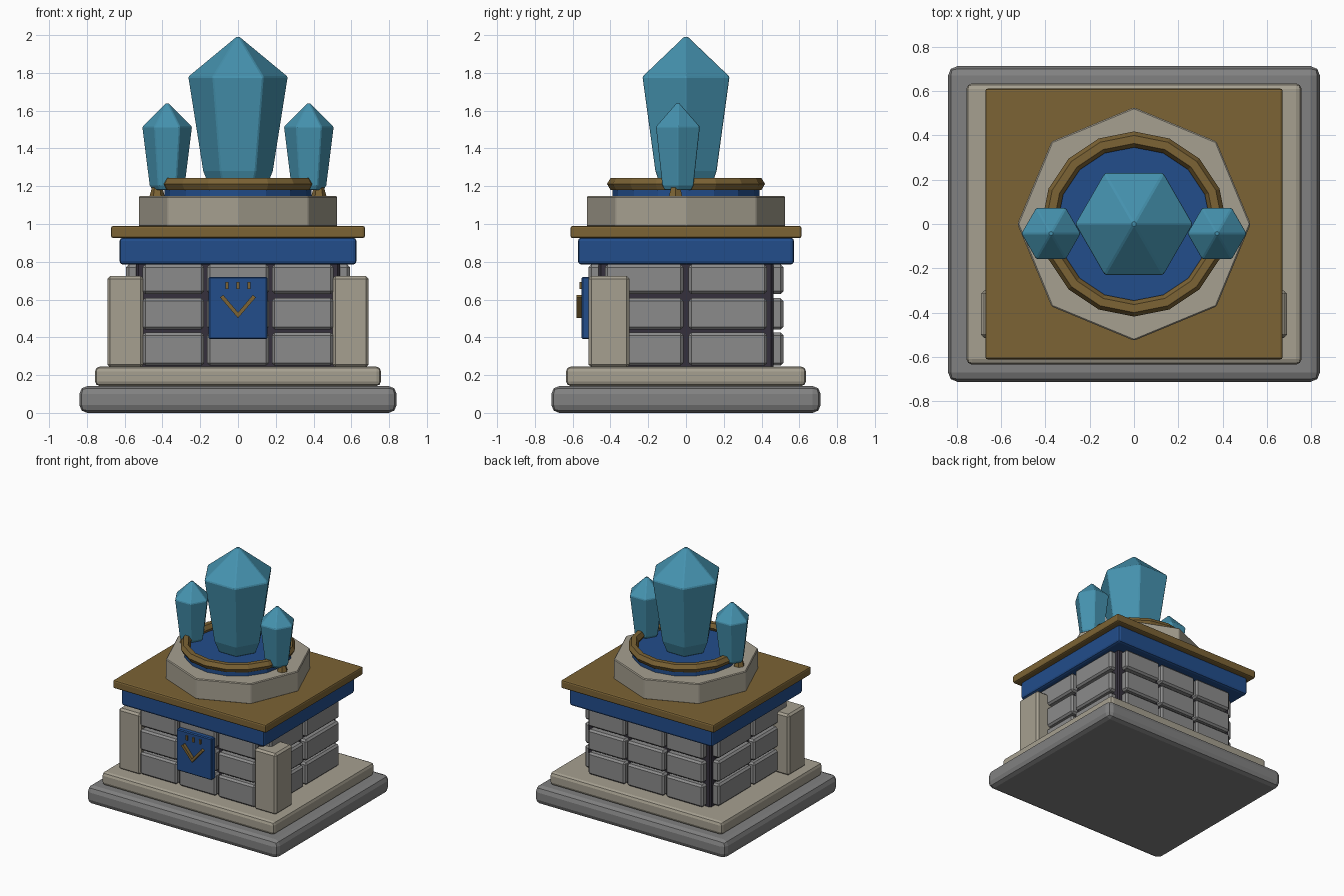
import bpy, bmesh, math

if "Cube" in bpy.data.objects:
    bpy.data.objects.remove(bpy.data.objects["Cube"])


def material(name, rgb):
    m = bpy.data.materials.new(name)
    m.diffuse_color = (*rgb, 1)
    m.use_nodes = True
    m.node_tree.nodes["Principled BSDF"].inputs["Base Color"].default_value = m.diffuse_color
    return m


GREY = material("base grey", (0.22, 0.22, 0.22))
BRICK = material("brick grey", (0.26, 0.26, 0.26))
STONE = material("pale stone", (0.38, 0.35, 0.28))
DARK = material("dark mortar", (0.035, 0.03, 0.045))
BLUE = material("deep blue", (0.016, 0.075, 0.26))
GOLD = material("aged gold", (0.2, 0.125, 0.035))
CRYSTAL = material("crystal blue", (0.06, 0.29, 0.43))


def finish(name, bm, mat, bevel=0, segments=1):
    bmesh.ops.recalc_face_normals(bm, faces=bm.faces)
    me = bpy.data.meshes.new(name)
    bm.to_mesh(me)
    bm.free()
    me.materials.append(mat)
    ob = bpy.data.objects.new(name, me)
    bpy.context.collection.objects.link(ob)
    if bevel:
        mod = ob.modifiers.new("bevel", 'BEVEL')
        mod.width, mod.segments = bevel, segments
        mod.limit_method = 'ANGLE'
    return ob


def box(name, x, y, z, mat, bevel=0.01, segments=1):
    """Box from (min, max) pairs."""
    bm = bmesh.new()
    bmesh.ops.create_cube(bm, size=1)
    for v in bm.verts:
        for i, (a, b) in enumerate((x, y, z)):
            v.co[i] = (a + b) / 2 + v.co[i] * (b - a)
    return finish(name, bm, mat, bevel, segments)


def stack(name, sides, rings, mat, centre=(0, 0), bevel=0):
    """Low-poly solid from (radius, z) rings; radius 0 makes a point."""
    bm = bmesh.new()
    loops = []
    for r, z in rings:
        n = sides if r else 1
        loops.append([bm.verts.new((centre[0] + r * math.cos(2 * math.pi * i / sides),
                                    centre[1] + r * math.sin(2 * math.pi * i / sides), z))
                      for i in range(n)])
    for a, b in zip(loops, loops[1:]):
        for i in range(sides):
            j = (i + 1) % sides
            bm.faces.new((a[i], a[j], b[0]) if len(b) == 1 else (a[i], a[j], b[j], b[i]))
    for loop in (loops[0], loops[-1]):
        if len(loop) > 1:
            bm.faces.new(loop)
    return finish(name, bm, mat, bevel)


# Stepped base
box("base_slab", (-0.84, 0.84), (-0.713, 0.713), (0, 0.142), GREY, 0.042, 2)
box("base_step", (-0.757, 0.757), (-0.635, 0.635), (0.142, 0.245), STONE, 0.025, 2)

# Mortar core and brick courses on all four walls
box("mortar_core", (-0.54, 0.54), (-0.462, 0.462), (0.23, 0.8), DARK, 0.012)
for row, z in enumerate(((0.25, 0.425), (0.442, 0.607), (0.63, 0.785))):
    for s, side in ((-1, "front"), (1, "back")):
        for col in range(3):
            c = (col - 1) * 0.342
            box(f"{side}_brick_{row}_{col}", (c - 0.163, c + 0.163),
                sorted((s * 0.44, s * 0.515)), z, BRICK, 0.014)
    for s, side in ((-1, "left"), (1, "right")):
        for col in (-1, 1):
            c = col * 0.222
            box(f"{side}_brick_{row}_{col}", sorted((s * 0.52, s * 0.592)),
                (c - 0.208, c + 0.208), z, BRICK, 0.014)

# Front corner pillars
for s, side in ((-1, "left"), (1, "right")):
    box(f"{side}_pillar", sorted((s * 0.5, s * 0.692)), (-0.515, -0.3),
        (0.24, 0.725), STONE, 0.015)

# Banner plate with chevron and three small marks
box("banner", (-0.155, 0.155), (-0.553, -0.505), (0.39, 0.72), BLUE, 0.007)
bm = bmesh.new()
outline = [(-0.095, 0.612), (0, 0.502), (0.095, 0.612), (0.078, 0.624), (0, 0.532), (-0.078, 0.624)]
front = [bm.verts.new((x, -0.58, z)) for x, z in outline]
back = [bm.verts.new((x, -0.55, z)) for x, z in outline]
for i in range(6):
    j = (i + 1) % 6
    bm.faces.new((front[i], front[j], back[j], back[i]))
for loop in (front, back):
    bm.faces.new((loop[0], loop[1], loop[4], loop[5]))
    bm.faces.new((loop[1], loop[2], loop[3], loop[4]))
finish("banner_chevron", bm, GOLD)
for i in (-1, 0, 1):
    box(f"banner_mark_{i}", (i * 0.058 - 0.007, i * 0.058 + 0.007), (-0.565, -0.55),
        (0.657, 0.692), GOLD, 0)

# Blue frieze and gold roof slab
box("frieze", (-0.627, 0.627), (-0.572, 0.572), (0.785, 0.928), BLUE, 0.018, 2)
box("roof_slab", (-0.672, 0.672), (-0.612, 0.612), (0.925, 0.99), GOLD, 0.012, 2)

# Octagonal plinth, blue dish and gold ring
stack("plinth", 8, [(0.527, 0.985), (0.527, 1.147)], STONE, bevel=0.006)
stack("dish", 16, [(0.39, 1.14), (0.39, 1.188)], BLUE)
bpy.ops.mesh.primitive_torus_add(major_segments=16, minor_segments=6, major_radius=0.382,
                                 minor_radius=0.036, location=(0, 0, 1.212))
ring = bpy.context.object
ring.name = "gold_ring"
ring.data.materials.append(GOLD)
for p in ring.data.polygons:
    p.use_smooth = False

# Crystals and the holders of the small ones
stack("large_crystal", 6, [(0.15, 1.188), (0.187, 1.28), (0.266, 1.78), (0, 2.0)],
      CRYSTAL, bevel=0.006)
for s, side in ((-1, "left"), (1, "right")):
    stack(f"{side}_crystal", 6, [(0.08, 1.18), (0.095, 1.205), (0.134, 1.515), (0, 1.648)],
          CRYSTAL, (s * 0.375, -0.043), 0.005)
    stack(f"{side}_crystal_holder", 6, [(0.042, 1.14), (0.026, 1.2)], GOLD, (s * 0.428, -0.055))
